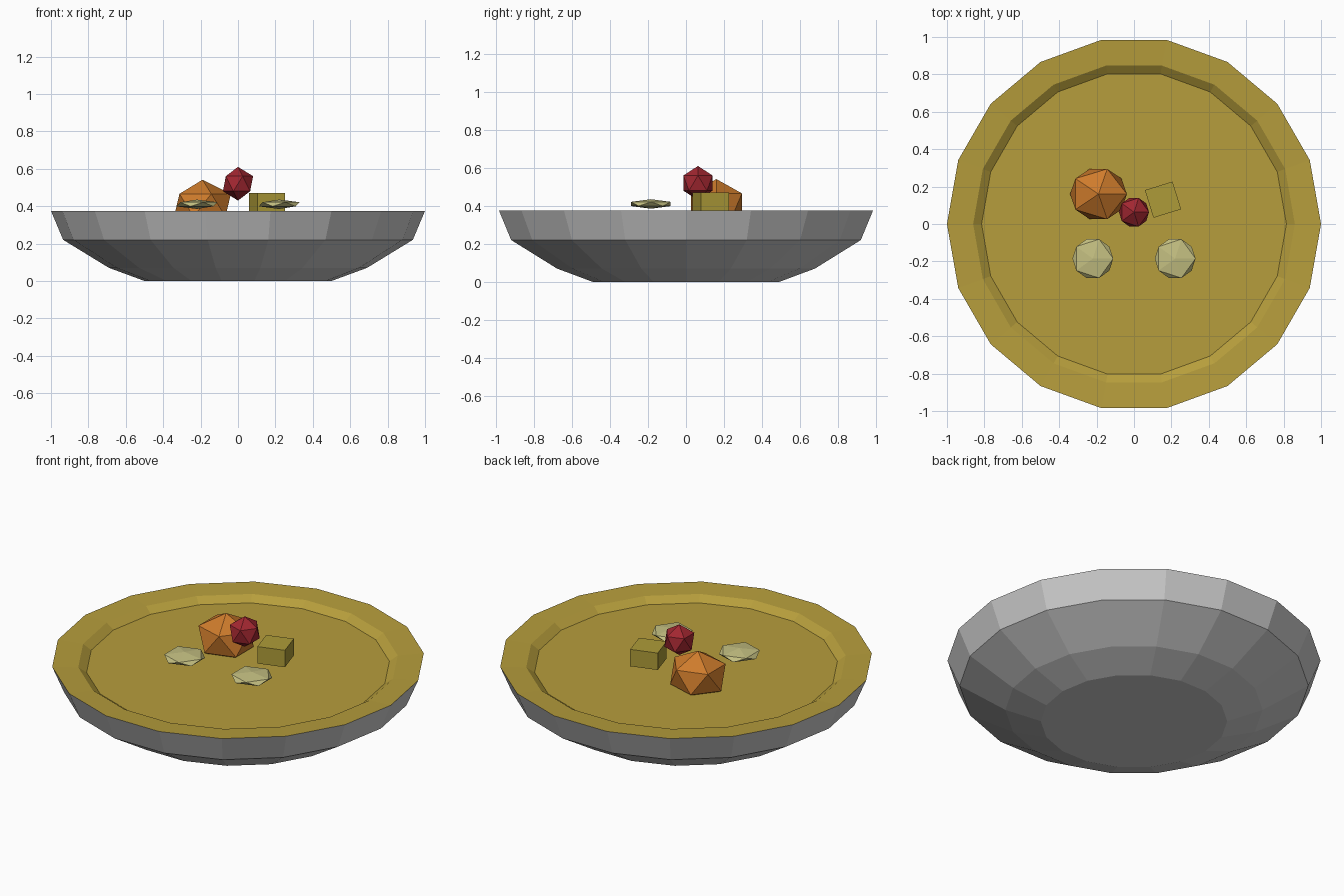
import bpy
import math

if "Cube" in bpy.data.objects:
    bpy.data.objects.remove(bpy.data.objects["Cube"])

SIDES = 18


def material(name, rgb):
    m = bpy.data.materials.new(name)
    m.diffuse_color = (*rgb, 1)
    m.use_nodes = True
    m.node_tree.nodes["Principled BSDF"].inputs["Base Color"].default_value = m.diffuse_color
    return m


def lathe(name, profile, mat=None):
    """Spin an (r, z) profile that starts or ends in a flat cap at its smallest ring."""
    verts = [(r * math.cos(2 * math.pi * i / SIDES), r * math.sin(2 * math.pi * i / SIDES), z)
             for r, z in profile for i in range(SIDES)]
    faces = []
    for k in range(len(profile) - 1):
        a, b = k * SIDES, (k + 1) * SIDES
        for i in range(SIDES):
            j = (i + 1) % SIDES
            faces.append((a + i, a + j, b + j, b + i))
    if profile[0][0] < profile[-1][0]:
        faces.append(tuple(reversed(range(SIDES))))
    else:
        last = (len(profile) - 1) * SIDES
        faces.append(tuple(range(last, last + SIDES)))
    mesh = bpy.data.meshes.new(name)
    mesh.from_pydata(verts, [], faces)
    obj = bpy.data.objects.new(name, mesh)
    bpy.context.collection.objects.link(obj)
    if mat:
        mesh.materials.append(mat)
    return obj


def lump(name, loc, scale, mat):
    """Scaled 20-sided lump of food."""
    bpy.ops.mesh.primitive_ico_sphere_add(subdivisions=1, radius=1, location=loc)
    obj = bpy.context.object
    obj.name = name
    obj.scale = scale
    obj.data.materials.append(mat)
    return obj


broth_mat = material("broth_yellow", (0.47, 0.34, 0.045))
orange = material("orange", (0.62, 0.2, 0.025))
red = material("red", (0.36, 0.02, 0.03))
pale = material("pale_green", (0.55, 0.52, 0.22))
mustard = material("mustard", (0.42, 0.33, 0.04))

# Bowl: grey outer shell, then the yellow rim, inner wall and broth surface
lathe("bowl", [(0.5, 0), (0.69, 0.07), (0.935, 0.22), (1.0, 0.375)])
lathe("broth", [(1.0, 0.375), (0.86, 0.367), (0.815, 0.335)], broth_mat)

# Food pieces
lump("carrot_chunk", (-0.19, 0.16, 0.405), (0.17, 0.158, 0.136), orange)
lump("tomato", (0, 0.063, 0.52), (0.09, 0.09, 0.09), red)
for side, x in (("left", -0.22), ("right", 0.22)):
    lump(side + "_slice", (x, -0.185, 0.41), (0.122, 0.122, 0.025), pale)

# Cube of food, turned a little
bpy.ops.mesh.primitive_cube_add(size=1, location=(0.155, 0.13, 0.42), rotation=(0, 0, 0.3))
cube = bpy.context.object
cube.name = "potato_cube"
cube.scale = (0.155, 0.155, 0.1)
cube.data.materials.append(mustard)
